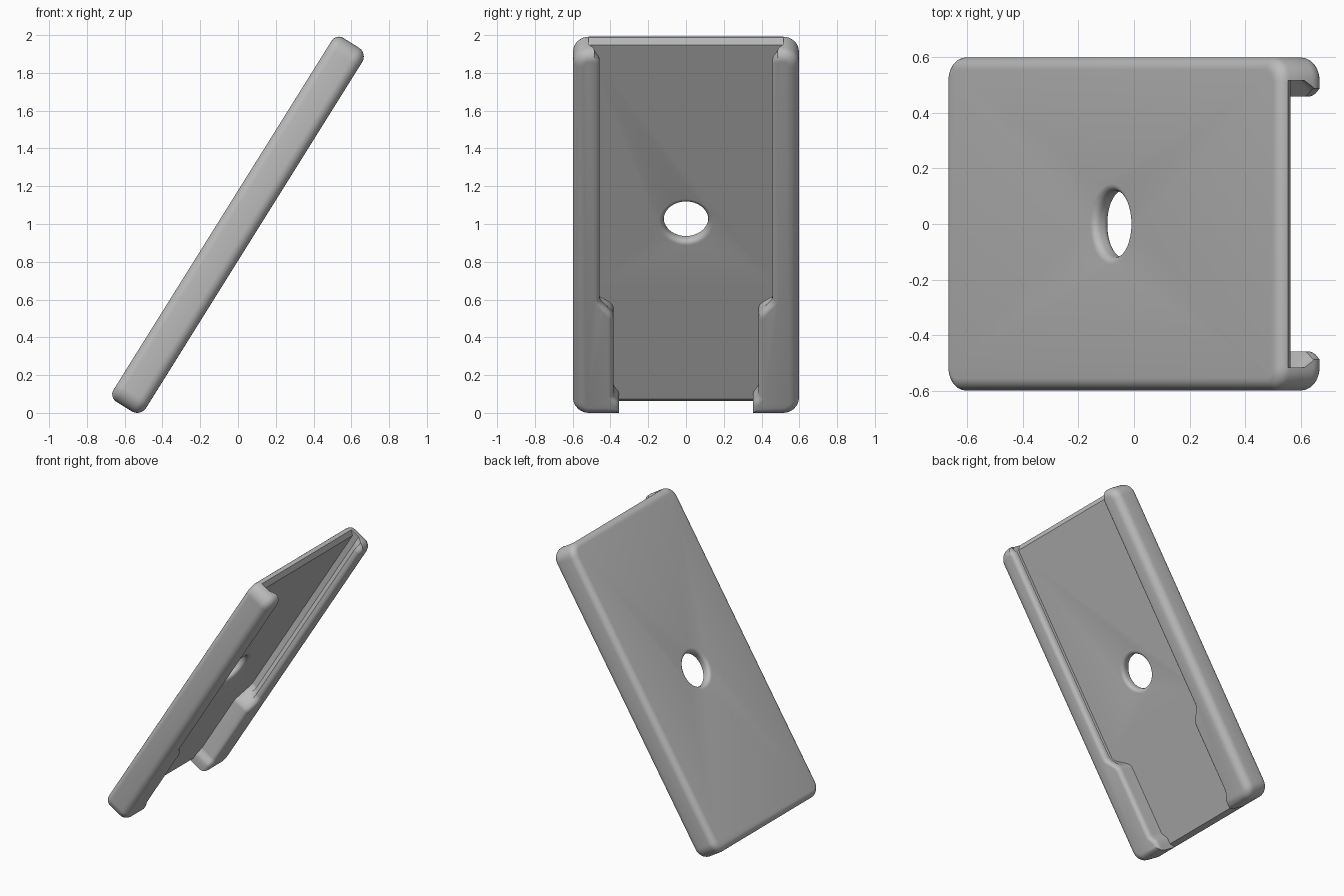
import bpy, bmesh, math
from mathutils import Matrix

cube = bpy.data.objects.get("Cube")
if cube:
    bpy.data.objects.remove(cube, do_unlink=True)

LENGTH, WIDTH, THICK = 2.27, 1.196, 0.197
TILT = math.radians(58)
FACE = THICK / 2
FLOOR = 0.03          # height of the channel floor
FILLET = 0.03

grey = bpy.data.materials.new("plain_grey")
grey.use_nodes = True
grey.diffuse_color = (0.5, 0.5, 0.5, 1)
grey.node_tree.nodes["Principled BSDF"].inputs["Base Color"].default_value = (0.5, 0.5, 0.5, 1)


def make_object(name, bm):
    bmesh.ops.recalc_face_normals(bm, faces=bm.faces)
    mesh = bpy.data.meshes.new(name)
    bm.to_mesh(mesh)
    bm.free()
    mesh.materials.append(grey)
    obj = bpy.data.objects.new(name, mesh)
    bpy.context.collection.objects.link(obj)
    return obj


def loft(name, rings):
    """Skin a list of closed rings and cap both ends."""
    bm = bmesh.new()
    loops = [[bm.verts.new(p) for p in ring] for ring in rings]
    n = len(loops[0])
    for a, b in zip(loops, loops[1:]):
        for i in range(n):
            j = (i + 1) % n
            bm.faces.new((a[i], a[j], b[j], b[i]))
    bm.faces.new(loops[0])
    bm.faces.new(loops[-1])
    return make_object(name, bm)


def smooth(a, b, t):
    t = min(max(t, 0), 1)
    return a + (b - a) * t * t * (3 - 2 * t)


# Body: slab with rounded plan corners and filleted rims (back faces +z here)
bm = bmesh.new()
bmesh.ops.create_cube(bm, size=1, matrix=Matrix.Diagonal((LENGTH, WIDTH, THICK, 1)))
uprights = [e for e in bm.edges if abs(e.verts[0].co.z - e.verts[1].co.z) > 0.01]
bmesh.ops.bevel(bm, geom=uprights, offset=0.085, segments=8, profile=0.5, affect='EDGES')
for side, radius in ((1, 0.045), (-1, 0.055)):
    rim = [e for e in bm.edges if all(abs(v.co.z - side * FACE) < 1e-4 for v in e.verts)]
    bmesh.ops.bevel(bm, geom=rim, offset=radius, segments=6, profile=0.5, affect='EDGES')
body = make_object("channel_holder", bm)


# Channel: undercut beneath the lips, narrow and straight near the lower end
def channel_ring(x):
    wall = smooth(0.385, 0.515, (x + 0.53) / 0.12)
    lip = smooth(0.385, 0.457, (x + 0.53) / 0.12)
    stop = smooth(0.03, 0, (x + 1.07) / 0.06)
    flare = smooth(0, 0.03, (x - 1.07) / 0.065)
    floor = FLOOR + min(max(abs(x) - 1.105, 0), 0.03)
    half = [(wall - stop, floor), (wall - stop, -0.01), (lip - stop + flare, -0.052)]
    for i in range(6):
        a = math.pi / 2 * i / 5
        half.append((lip - stop + flare + FILLET * (1 - math.cos(a)),
                     -FACE + FILLET * (1 - math.sin(a))))
    half.append((half[-1][0] + 0.001, -0.2))
    return [(x, y, z) for y, z in half] + [(x, -y, z) for y, z in reversed(half)]


stations = [-1.3, -1.135, -1.105, -1.07, -1.055, -1.04, -1.025, -1.01]
stations += [-0.53 + 0.015 * i for i in range(9)]
stations += [1.07, 1.085, 1.105, 1.12, 1.135, 1.3]
channel = loft("channel_cutter", [channel_ring(x) for x in stations])

# Central hole, filleted on both sides of the floor plate
HOLE, RIM = 0.118, 0.026
profile = [(HOLE + RIM, 0.2)]
for i in range(7):
    a = math.pi / 2 * i / 6
    profile.append((HOLE + RIM * (1 - math.sin(a)), FACE - RIM * (1 - math.cos(a))))
for i in range(7):
    a = math.pi / 2 * i / 6
    profile.append((HOLE + RIM * (1 - math.cos(a)), FLOOR + RIM * (1 - math.sin(a))))
profile.append((HOLE + RIM, -0.05))
SIDES = 48
hole = loft("hole_cutter", [[(r * math.cos(math.tau * k / SIDES), r * math.sin(math.tau * k / SIDES), z)
                             for k in range(SIDES)] for r, z in profile])

# Cut, then remove the cutters
bpy.ops.object.select_all(action='DESELECT')
body.select_set(True)
bpy.context.view_layer.objects.active = body
for cutter in (channel, hole):
    cutter.hide_render = True
    mod = body.modifiers.new("cut", 'BOOLEAN')
    mod.operation, mod.solver, mod.object = 'DIFFERENCE', 'EXACT', cutter
    bpy.ops.object.modifier_apply(modifier=mod.name)
    bpy.data.objects.remove(cutter, do_unlink=True)
bpy.ops.object.shade_smooth_by_angle(angle=math.radians(32))

# Lean the holder back and stand it on the ground
body.data.transform(Matrix.Rotation(-TILT, 4, 'Y'))
xs = [v.co.x for v in body.data.vertices]
zs = [v.co.z for v in body.data.vertices]
body.location = (-(min(xs) + max(xs)) / 2, 0, -min(zs))
